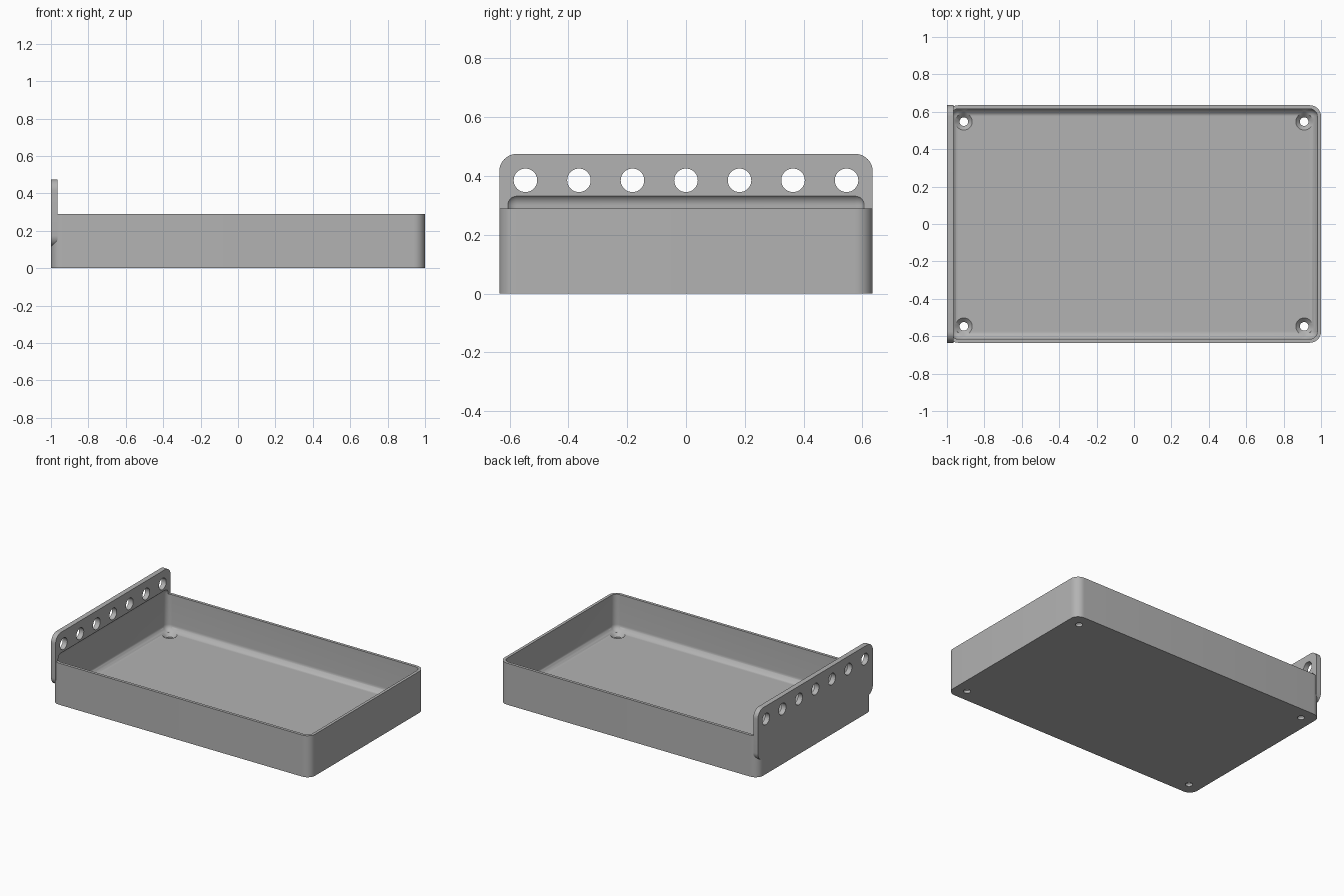
import bpy
import bmesh
import math
from mathutils import Matrix, Vector

if "Cube" in bpy.data.objects:
    bpy.data.objects.remove(bpy.data.objects["Cube"])

LENGTH, WIDTH, HEIGHT = 2.0, 1.27, 0.29
WALL, FLOOR, CORNER = 0.02, 0.04, 0.06
PLATE_THICK, PLATE_LOW, PLATE_TOP = 0.035, 0.115, 0.475

grey = bpy.data.materials.new("plain grey")
grey.use_nodes = True
grey.diffuse_color = (0.45, 0.45, 0.45, 1)
grey.node_tree.nodes["Principled BSDF"].inputs["Base Color"].default_value = grey.diffuse_color


def finish(name, bm):
    mesh = bpy.data.meshes.new(name)
    bm.to_mesh(mesh)
    bm.free()
    mesh.materials.append(grey)
    obj = bpy.data.objects.new(name, mesh)
    bpy.context.collection.objects.link(obj)
    return obj


def rounded_box(name, low, high, radius, axis=None):
    """Box with every edge rounded, or only the edges along one axis."""
    low, high = Vector(low), Vector(high)
    bm = bmesh.new()
    bmesh.ops.create_cube(bm, size=1)
    for v in bm.verts:
        v.co = (low + high) / 2 + v.co * (high - low)
    edges = [e for e in bm.edges if axis is None
             or abs((e.verts[0].co - e.verts[1].co)[axis]) > 1e-4]
    bmesh.ops.bevel(bm, geom=edges, offset=radius, segments=10,
                    profile=0.5, affect='EDGES', clamp_overlap=True)
    return finish(name, bm)


def cones(name, places, r1, r2, depth, turn=Matrix.Identity(4)):
    """One cutter holding a round cutter at each place."""
    bm = bmesh.new()
    for p in places:
        bmesh.ops.create_cone(bm, cap_ends=True, segments=40, radius1=r1, radius2=r2,
                              depth=depth, matrix=Matrix.Translation(p) @ turn)
    return finish(name, bm)


def combine(target, other, operation):
    mod = target.modifiers.new(operation.lower(), 'BOOLEAN')
    mod.operation, mod.object, mod.solver = operation, other, 'EXACT'
    bpy.context.view_layer.objects.active = target
    bpy.ops.object.modifier_apply(modifier=mod.name)
    bpy.data.objects.remove(other)


# Tray block and the upright end plate
x, y = LENGTH / 2, WIDTH / 2
tray = rounded_box("tray", (-x, -y, 0), (x, y, HEIGHT), CORNER, axis=2)
plate = rounded_box("end_plate", (-x, -y, PLATE_LOW),
                    (-x + PLATE_THICK, y, PLATE_TOP), CORNER, axis=0)
combine(tray, plate, 'UNION')

# Filleted hollow, also scooping a cove into the plate
hollow = rounded_box("hollow", (-x + WALL, -y + WALL, FLOOR),
                     (x - WALL, y - WALL, 0.34), CORNER - WALL)
combine(tray, hollow, 'DIFFERENCE')

# Countersunk screw holes in the floor
corners = [(sx * 0.91, sy * 0.547) for sx in (-1, 1) for sy in (-1, 1)]
combine(tray, cones("screw_holes", [(a, b, 0) for a, b in corners],
                    0.023, 0.023, 0.2), 'DIFFERENCE')
combine(tray, cones("countersinks", [(a, b, FLOOR) for a, b in corners],
                    0.02, 0.07, 0.05), 'DIFFERENCE')

# Row of holes through the plate
row = [(-x + PLATE_THICK / 2, i * 0.182, 0.385) for i in range(-3, 4)]
combine(tray, cones("row_holes", row, 0.04, 0.04, 0.2,
                    Matrix.Rotation(math.pi / 2, 4, 'Y')), 'DIFFERENCE')

bpy.ops.object.select_all(action='DESELECT')
tray.select_set(True)
bpy.context.view_layer.objects.active = tray
bpy.ops.object.shade_smooth_by_angle(angle=math.radians(30))
